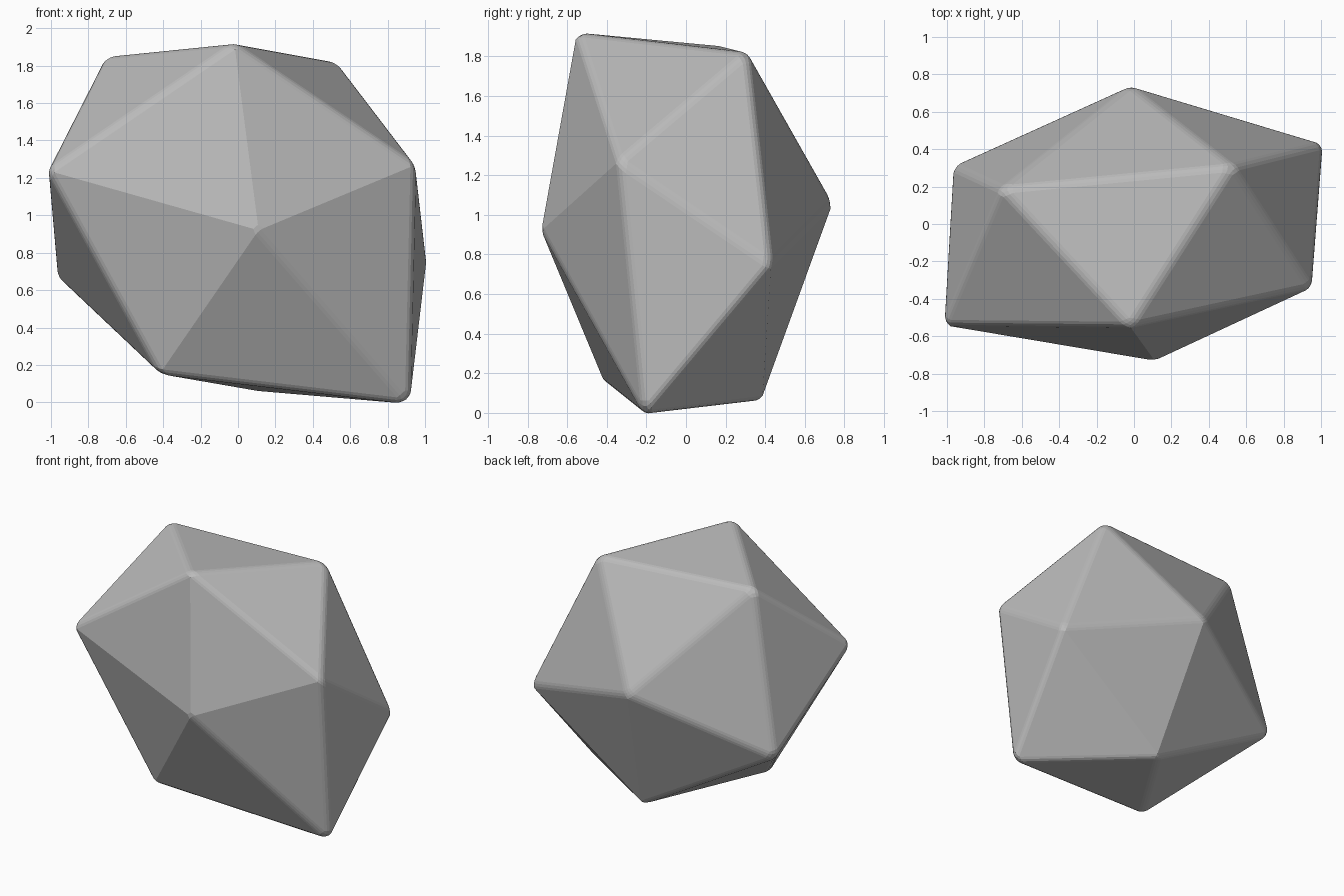
import bpy
import bmesh
from math import radians

cube = bpy.data.objects.get("Cube")
if cube:
    bpy.data.objects.remove(cube, do_unlink=True)

# Twelve corners of a rough, distorted icosahedron
corners = {
    "A": (-0.02, -0.55, 1.92), "B": (-0.71, 0.19, 1.85), "C": (0.53, 0.31, 1.82),
    "D": (0.95, -0.34, 1.27), "E": (-1.02, -0.54, 1.24), "F": (0.11, -0.73, 0.92),
    "G": (-0.02, 0.74, 1.06), "H": (1.01, 0.43, 0.75), "I": (-0.97, 0.31, 0.67),
    "J": (-0.42, -0.41, 0.15), "K": (0.92, -0.21, -0.01), "L": (0.10, 0.38, 0.06),
}
facets = ("AEF AFD ADC ACB ABE EJF FJK FKD DKH DHC "
          "CHG CGB BGI BIE EIJ JLK KLH HLG GLI ILJ").split()

# Stone body
bm = bmesh.new()
verts = {name: bm.verts.new(co) for name, co in corners.items()}
for facet in facets:
    bm.faces.new([verts[c] for c in facet])
bmesh.ops.recalc_face_normals(bm, faces=bm.faces)
mesh = bpy.data.meshes.new("rock")
bm.to_mesh(mesh)
bm.free()
rock = bpy.data.objects.new("rock", mesh)
bpy.context.collection.objects.link(rock)

# Worn edges: only the sharper ridges are rounded
bevel = rock.modifiers.new("worn_edges", "BEVEL")
bevel.width = 0.03
bevel.segments = 3
bevel.limit_method = "ANGLE"
bevel.angle_limit = radians(28)

# Plain grey stone
stone = bpy.data.materials.new("grey_stone")
stone.use_nodes = True
grey = (0.5, 0.5, 0.5, 1)
stone.diffuse_color = grey
stone.node_tree.nodes["Principled BSDF"].inputs["Base Color"].default_value = grey
mesh.materials.append(stone)
